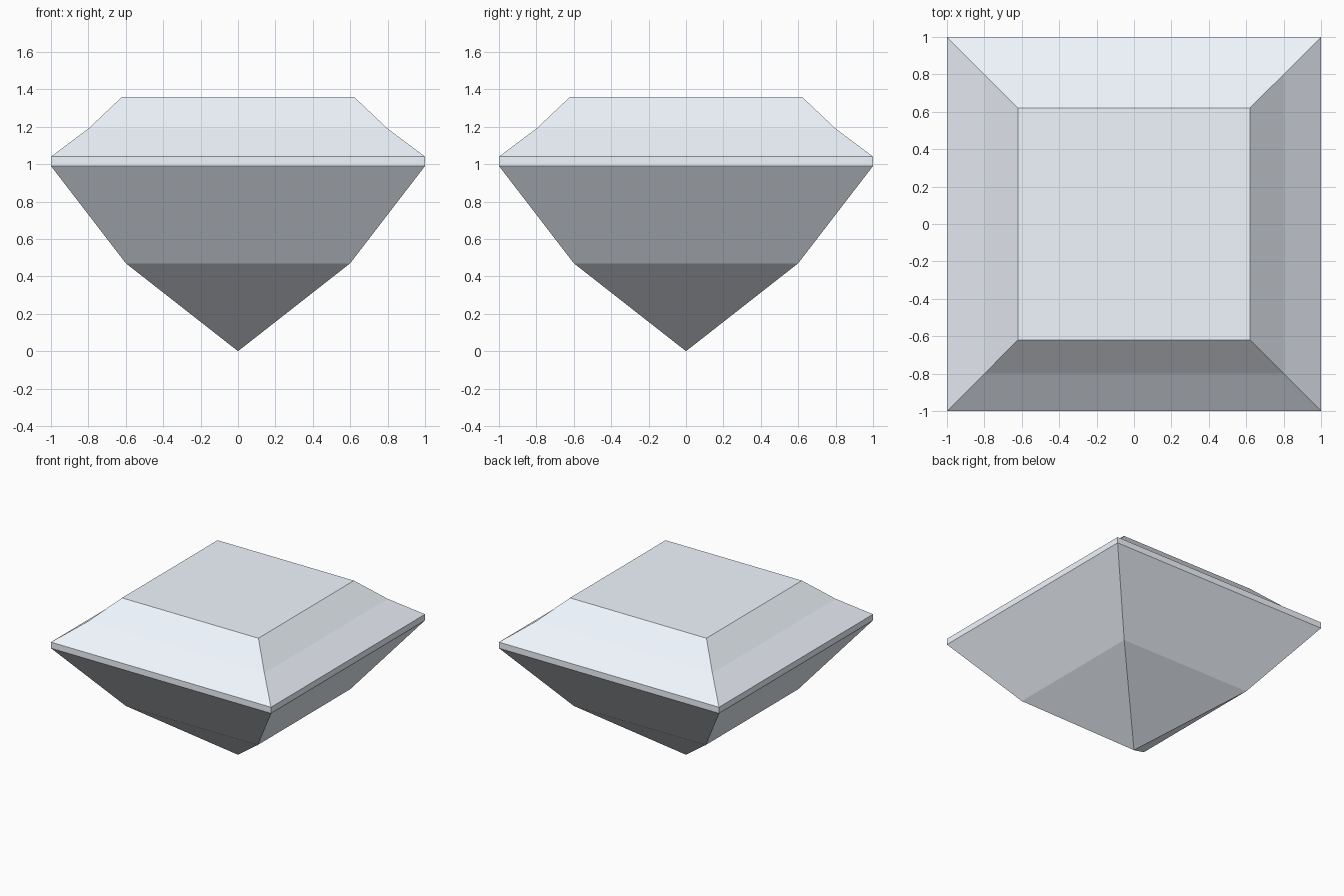
import bpy
import bmesh

if "Cube" in bpy.data.objects:
    bpy.data.objects.remove(bpy.data.objects["Cube"])

# Square gem profile: (half width, height) from lower facets up to the table
PROFILE = [(0.6, 0.47), (1.0, 0.99), (1.0, 1.04), (0.8, 1.19), (0.62, 1.36)]
CORNERS = [(-1, -1), (1, -1), (1, 1), (-1, 1)]

bm = bmesh.new()
rings = [[bm.verts.new((x * r, y * r, z)) for x, y in CORNERS] for r, z in PROFILE]
tip = bm.verts.new((0, 0, 0))

for i in range(4):
    j = (i + 1) % 4
    # Pointed base
    bm.faces.new((tip, rings[0][j], rings[0][i]))
    # Pavilion, girdle and crown facets
    for low, high in zip(rings, rings[1:]):
        bm.faces.new((low[i], low[j], high[j], high[i]))

# Flat table on top
bm.faces.new(rings[-1])
bmesh.ops.recalc_face_normals(bm, faces=bm.faces[:])

mesh = bpy.data.meshes.new("square_cut_gem")
bm.to_mesh(mesh)
bm.free()
gem = bpy.data.objects.new("square_cut_gem", mesh)
bpy.context.collection.objects.link(gem)

# Pale icy stone colour
stone = bpy.data.materials.new("pale_stone")
stone.diffuse_color = (0.88, 0.93, 1.0, 1.0)
stone.use_nodes = True
stone.node_tree.nodes["Principled BSDF"].inputs["Base Color"].default_value = stone.diffuse_color
mesh.materials.append(stone)
